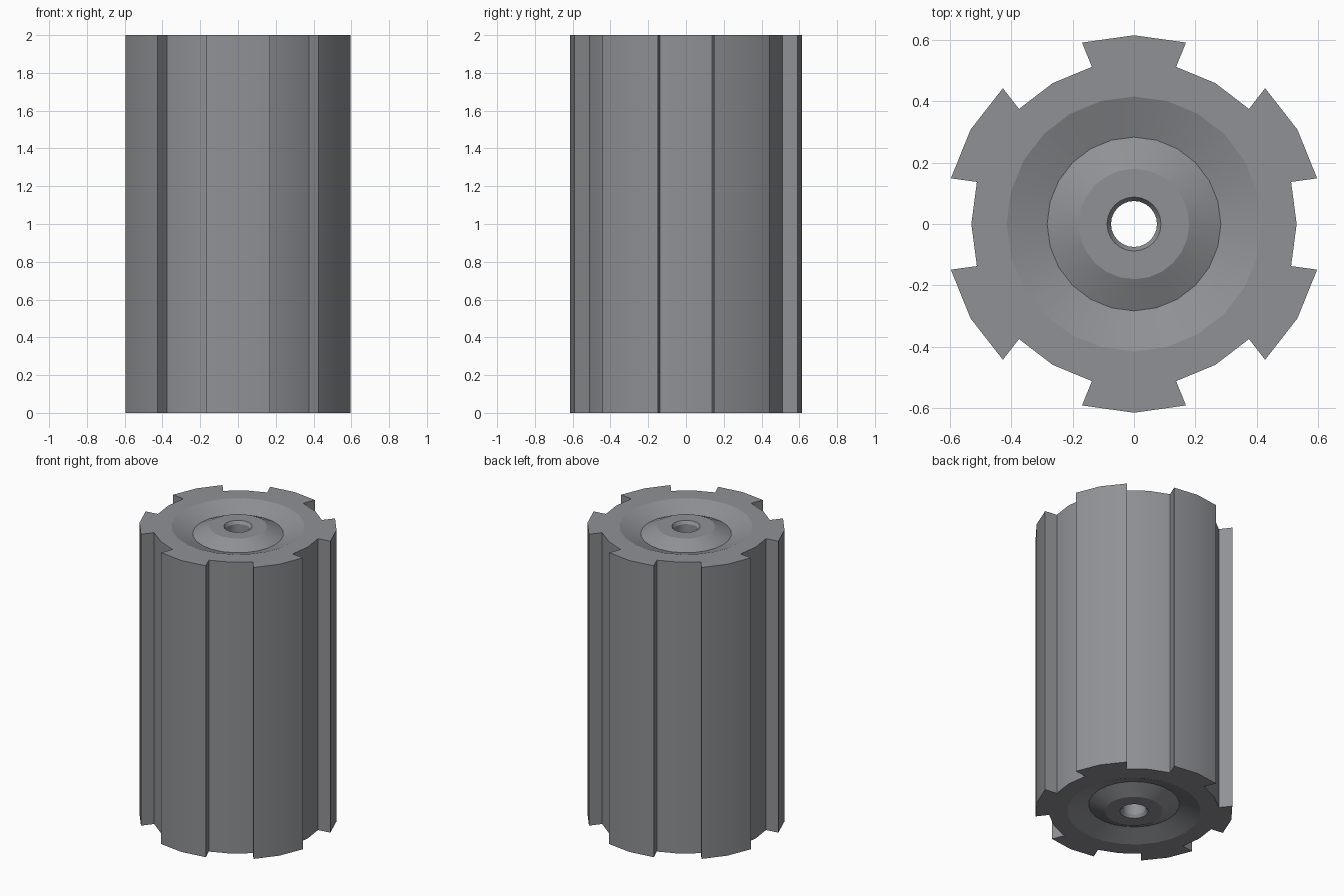
import bpy, bmesh
from math import sin, cos, radians, tau

if "Cube" in bpy.data.objects:
    bpy.data.objects.remove(bpy.data.objects["Cube"])

HEIGHT = 2.0
SEGS = 24
# dished end and bore, from rim to bore: (radius, depth below end face)
DISH = [(0.415, 0.0), (0.283, 0.05), (0.18, 0.0), (0.088, 0.0), (0.075, 0.02)]

bm = bmesh.new()


def loop_verts(points, z):
    return [bm.verts.new((x, y, z)) for x, y in points]


def ring(radius, z):
    return loop_verts([(radius * cos(tau * i / SEGS), radius * sin(tau * i / SEGS))
                       for i in range(SEGS)], z)


def bridge(a, b):
    n = len(a)
    for i in range(n):
        j = (i + 1) % n
        bm.faces.new((a[i], a[j], b[j], b[i]))


def loop_edges(vs):
    out = []
    for i, v in enumerate(vs):
        w = vs[(i + 1) % len(vs)]
        out.append(bm.edges.get((v, w)) or bm.edges.new((v, w)))
    return out


# outer outline: six ridges with three points each, three points per groove
outline = []
for k in range(6):
    for radius, offset in [(0.615, -16), (0.615, 0), (0.615, 16),
                           (0.53, 15), (0.53, 30), (0.53, 45)]:
        a = radians(30 + 60 * k + offset)
        outline.append((radius * cos(a), radius * sin(a)))

bottom, top = loop_verts(outline, 0), loop_verts(outline, HEIGHT)
bridge(bottom, top)

# the two identical dished ends
bores = []
for end, z, s in [(bottom, 0, 1), (top, HEIGHT, -1)]:
    rings = [ring(r, z + s * d) for r, d in DISH]
    for a, b in zip(rings, rings[1:]):
        bridge(a, b)
    bmesh.ops.triangle_fill(bm, edges=loop_edges(end) + loop_edges(rings[0]),
                            use_beauty=True, normal=(0, 0, -s))
    bores.append(rings[-1])

# through bore
bridge(bores[0], bores[1])

bmesh.ops.recalc_face_normals(bm, faces=bm.faces[:])
mesh = bpy.data.meshes.new("ridged_roller")
bm.to_mesh(mesh)
bm.free()
roller = bpy.data.objects.new("ridged_roller", mesh)
bpy.context.collection.objects.link(roller)

# dark grey finish
dark_grey = bpy.data.materials.new("dark_grey")
dark_grey.diffuse_color = (0.28, 0.285, 0.3, 1)
dark_grey.use_nodes = True
dark_grey.node_tree.nodes["Principled BSDF"].inputs["Base Color"].default_value = dark_grey.diffuse_color
mesh.materials.append(dark_grey)

# keep the dish rims crisp while the round sides stay smooth
bpy.context.view_layer.objects.active = roller
roller.select_set(True)
bpy.ops.object.shade_smooth_by_angle(angle=radians(18))
